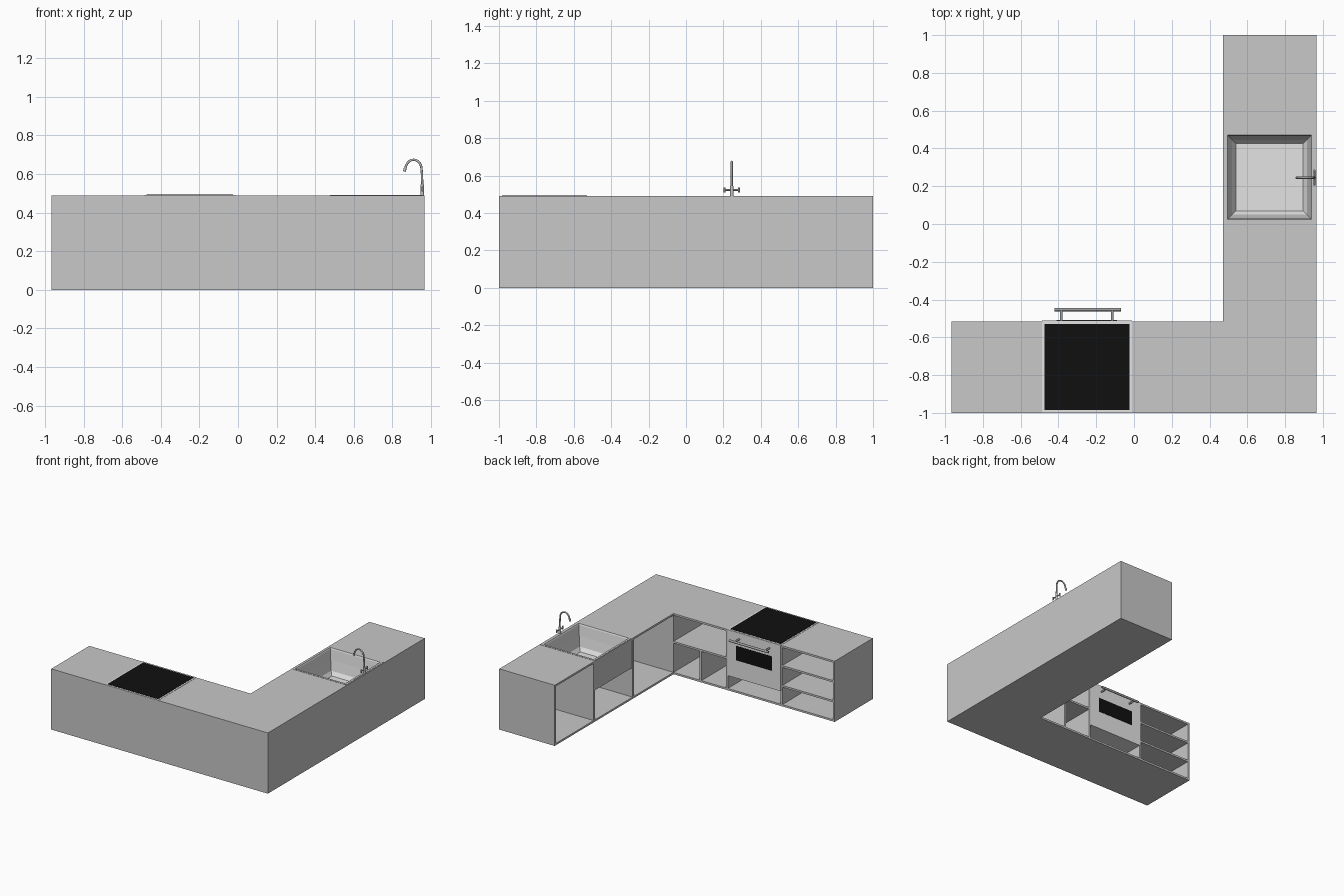
import bpy, bmesh, math
from mathutils import Vector

cube = bpy.data.objects.get("Cube")
if cube:
    bpy.data.objects.remove(cube, do_unlink=True)


def material(name, value):
    m = bpy.data.materials.new(name)
    m.use_nodes = True
    col = (value, value, value, 1)
    m.diffuse_color = col
    m.node_tree.nodes["Principled BSDF"].inputs["Base Color"].default_value = col
    return m


GREY = material("cabinet grey", 0.58)
LIGHT = material("light enamel", 0.77)
BLACK = material("black glass", 0.005)
STEEL = material("handle steel", 0.36)
CHROME = material("tap chrome", 0.55)


def finish(name, bm, *mats):
    bmesh.ops.recalc_face_normals(bm, faces=bm.faces)
    me = bpy.data.meshes.new(name)
    bm.to_mesh(me)
    bm.free()
    for m in mats:
        me.materials.append(m)
    ob = bpy.data.objects.new(name, me)
    bpy.context.collection.objects.link(ob)
    return ob


def box(name, x, y, z, mat=GREY):
    bm = bmesh.new()
    bmesh.ops.create_cube(bm, size=1)
    for v in bm.verts:
        v.co = [(r[0] + r[1]) / 2 + c * (r[1] - r[0]) for r, c in zip((x, y, z), v.co)]
    return finish(name, bm, mat)


def rod(name, a, b, r, mat, sides=12):
    a, b = Vector(a), Vector(b)
    bm = bmesh.new()
    bmesh.ops.create_cone(bm, cap_ends=True, segments=sides, radius1=r, radius2=r, depth=(b - a).length)
    bm.transform((b - a).to_track_quat("Z", "Y").to_matrix().to_4x4())
    bmesh.ops.translate(bm, verts=bm.verts, vec=(a + b) / 2)
    for f in bm.faces:
        f.smooth = len(f.verts) == 4
    return finish(name, bm, mat)


W, H, T = 0.967, 0.49, 0.015       # half width, height, board thickness
FY, FX = -0.515, 0.472             # open front planes of the two wings
Z = (T, H - T)

# Hob wing carcass
box("hob_wing_floor", (-W, W), (-1, FY), (0, T))
box("hob_wing_top", (-W, W), (-1, FY), (H - T, H))
box("hob_wing_back", (-W, W), (-1, -1 + T), Z)
box("hob_wing_end", (-W, -W + T), (-1, FY), Z)
for i, x in enumerate((-0.5, -0.013, FX)):
    box(f"hob_wing_divider_{i}", (x, x + T), (-1, FY), Z)
for i, z in enumerate((0.155, 0.315)):
    box(f"side_shelf_{i}", (-W, -0.49), (-1, FY), (z, z + T))
box("corner_shelf", (0, FX), (-1, FY), (0.25, 0.25 + T))
box("corner_shelf_divider", (0.223, 0.223 + T), (-1, FY), (T, 0.25))

# Sink wing carcass, with the top left open for the basin
B0, B1 = 0.007, 0.488
box("sink_wing_floor", (FX, W), (FY, 1), (0, T))
box("sink_wing_back", (W - T, W), (-1, 1), Z)
box("sink_wing_end", (FX, W), (1 - T, 1), Z)
box("corner_wall", (FX, W), (FY - T, FY), Z)
for i, y in enumerate((B0 - T, B1)):
    box(f"sink_wing_divider_{i}", (FX, W), (y, y + T), Z)
for name, x, y in (("near", (FX, W), (FY, B0)), ("far", (FX, W), (B1, 1)),
                   ("inner", (FX, 0.477), (B0, B1)), ("outer", (0.945, W), (B0, B1))):
    box(f"sink_wing_top_{name}", x, y, (H - T, H))

# Sink basin: one shell of rectangular loops, from outer base over the rim to the floor
bm = bmesh.new()
loops = []
for inset, z in ((0, 0.25), (0, 0.492), (0.017, 0.492), (0.021, 0.482),
                 (0.03, 0.40), (0.042, 0.32), (0.062, 0.29)):
    x0, x1, y0, y1 = 0.477 + inset, 0.957 - inset, B0 + inset, B1 - inset
    loops.append([bm.verts.new((x, y, z)) for x, y in ((x0, y0), (x1, y0), (x1, y1), (x0, y1))])
bm.faces.new(loops[0])
for k, (lo, hi) in enumerate(zip(loops, loops[1:])):
    for i in range(4):
        j = (i + 1) % 4
        f = bm.faces.new((lo[i], lo[j], hi[j], hi[i]))
        f.material_index = 0 if k < 2 else 1
bm.faces.new(loops[-1]).material_index = 1
finish("sink_basin", bm, GREY, LIGHT)

# Oven and hob
OX = (-0.487, -0.011)
box("oven_body", OX, (-0.98, FY + 0.003), (0.12, H), LIGHT)
box("oven_window", (-0.41, -0.09), (FY, FY + 0.006), (0.265, 0.38), BLACK)
box("hob_frame", OX, (-0.998, FY), (H - 0.005, H + 0.002), LIGHT)
box("hob_glass", (-0.475, -0.025), (-0.985, -0.53), (H, H + 0.004), BLACK)
HY, HZ = -0.453, 0.44
rod("oven_handle_bar", (-0.42, HY, HZ), (-0.07, HY, HZ), 0.009, STEEL)
for i, x in enumerate((-0.385, -0.115)):
    rod(f"oven_handle_post_{i}", (x, FY, HZ), (x, HY, HZ), 0.007, STEEL)

# Tap: swept spout, base collar and cross handle
TX, TY = 0.955, 0.245
curve = bpy.data.curves.new("tap_spout", "CURVE")
curve.dimensions = "3D"
curve.bevel_depth = 0.006
curve.bevel_resolution = 2
curve.use_fill_caps = True
path = [(TX, H), (TX, 0.55), (0.953, 0.61)]
for k in range(9):
    a = math.radians(15 + k * 18)
    path.append((0.91 + 0.041 * math.cos(a), 0.628 + 0.046 * math.sin(a)))
path.append((0.863, 0.615))
spline = curve.splines.new("POLY")
spline.points.add(len(path) - 1)
for p, (x, z) in zip(spline.points, path):
    p.co = (x, TY, z, 1)
spout = bpy.data.objects.new("tap_spout", curve)
bpy.context.collection.objects.link(spout)
curve.materials.append(CHROME)
rod("tap_collar", (TX, TY, H), (TX, TY, 0.545), 0.009, CHROME)
rod("tap_nozzle", (0.862, TY, 0.613), (0.867, TY, 0.632), 0.0075, CHROME)
rod("tap_cross_bar", (TX, 0.205, 0.523), (TX, 0.285, 0.523), 0.005, CHROME)
for i, s in enumerate((-1, 1)):
    y = TY + s * 0.039
    rod(f"tap_lever_{i}", (TX, y, 0.51), (TX, y, 0.536), 0.005, CHROME)
